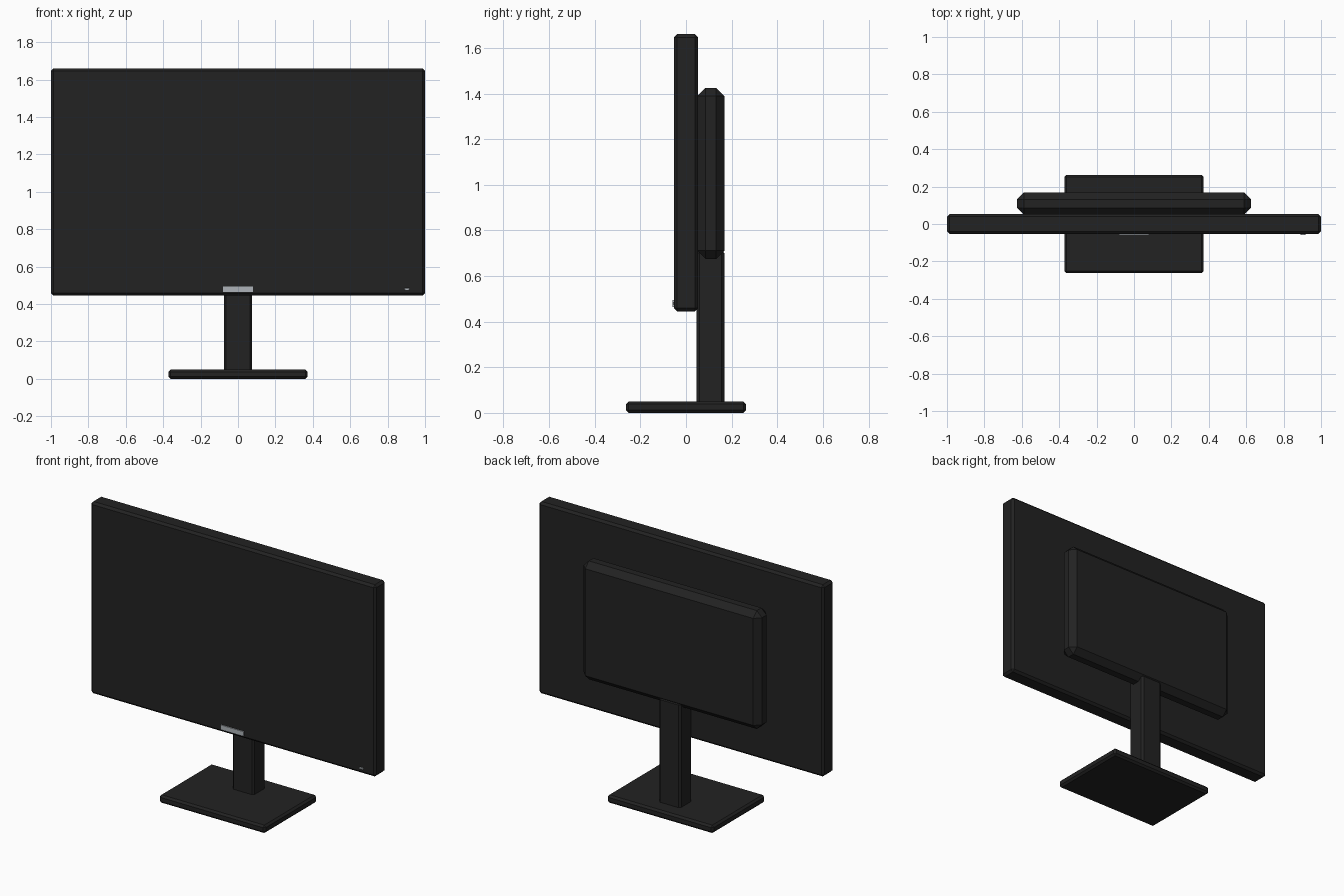
import bpy
import bmesh
from mathutils import Vector

cube = bpy.data.objects.get("Cube")
if cube:
    bpy.data.objects.remove(cube, do_unlink=True)


def material(name, colour):
    mat = bpy.data.materials.new(name)
    mat.use_nodes = True
    mat.diffuse_color = colour
    bsdf = mat.node_tree.nodes["Principled BSDF"]
    bsdf.inputs["Base Color"].default_value = colour
    bsdf.inputs["Roughness"].default_value = 0.6
    return mat


def box(name, low, high, mat, bevel=0.0):
    """Box between two corners, with flat chamfered edges."""
    low, high = Vector(low), Vector(high)
    bm = bmesh.new()
    bmesh.ops.create_cube(bm, size=1)
    bmesh.ops.scale(bm, vec=high - low, verts=bm.verts)
    bmesh.ops.translate(bm, vec=(low + high) / 2, verts=bm.verts)
    mesh = bpy.data.meshes.new(name)
    bm.to_mesh(mesh)
    bm.free()
    mesh.materials.append(mat)
    obj = bpy.data.objects.new(name, mesh)
    bpy.context.collection.objects.link(obj)
    if bevel:
        mod = obj.modifiers.new("chamfer", "BEVEL")
        mod.width = bevel
        mod.segments = 1
    return obj


black = material("black plastic", (0.016, 0.016, 0.016, 1))
silver = material("silver", (0.42, 0.45, 0.48, 1))

# Display panel and the chamfered housing behind it
box("display_panel", (-1, -0.053, 0.445), (1, 0.053, 1.66), black, 0.014)
box("rear_housing", (-0.625, 0.05, 0.675), (0.625, 0.168, 1.425), black, 0.036)

# Stand
box("stand_neck", (-0.076, 0.047, 0.03), (0.076, 0.168, 0.712), black, 0.012)
box("stand_base", (-0.372, -0.263, 0), (0.372, 0.263, 0.05), black, 0.012)

# Thin trim on the lower front edge
box("front_badge_plate", (-0.08, -0.06, 0.464), (0.08, -0.052, 0.494), silver)
box("power_light", (0.89, -0.06, 0.474), (0.917, -0.052, 0.486), silver, 0.002)
